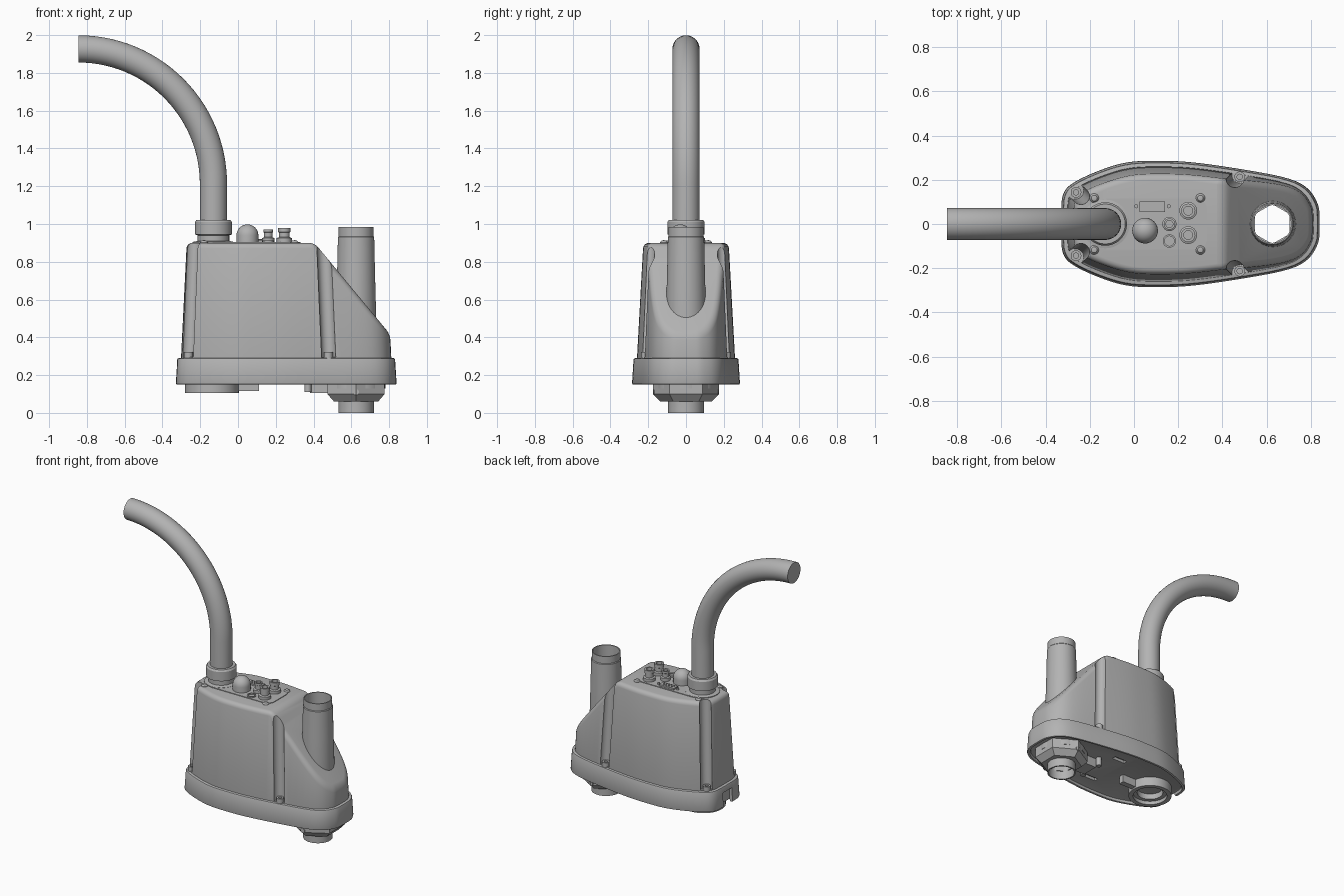
import bpy, bmesh, math
from mathutils import Vector, Matrix

cube = bpy.data.objects.get("Cube")
if cube:
    bpy.data.objects.remove(cube, do_unlink=True)

grey = bpy.data.materials.new("plain grey")
grey.use_nodes = True
grey.diffuse_color = (0.45, 0.45, 0.45, 1)
grey.node_tree.nodes["Principled BSDF"].inputs["Base Color"].default_value = grey.diffuse_color
parts = []


def finish(name, bm, keep=True):
    bmesh.ops.recalc_face_normals(bm, faces=bm.faces)
    mesh = bpy.data.meshes.new(name)
    bm.to_mesh(mesh)
    bm.free()
    mesh.materials.append(grey)
    obj = bpy.data.objects.new(name, mesh)
    bpy.context.collection.objects.link(obj)
    if keep:
        parts.append(obj)
    else:
        obj.hide_render = True
    return obj


def lathe(name, profile, x, y, sides=48, turn=0, closed=False, keep=True):
    """Revolve (radius, height) points about a vertical axis at x, y."""
    bm = bmesh.new()
    vs = [bm.verts.new((r, 0, z)) for r, z in profile]
    pairs = list(zip(vs, vs[1:])) + ([(vs[-1], vs[0])] if closed else [])
    edges = [bm.edges.new(p) for p in pairs]
    bmesh.ops.spin(bm, geom=vs + edges, cent=(0, 0, 0), axis=(0, 0, 1),
                   angle=math.tau, steps=sides)
    bmesh.ops.remove_doubles(bm, verts=bm.verts, dist=1e-4)
    bmesh.ops.transform(bm, verts=bm.verts,
                        matrix=Matrix.Translation((x, y, 0)) @ Matrix.Rotation(turn, 4, 'Z'))
    return finish(name, bm, keep)


def disc(name, r, z0, z1, x, y, sides=32, keep=True):
    return lathe(name, [(0, z0), (r, z0), (r, z1), (0, z1)], x, y, sides, keep=keep)


def ring(name, r_in, r_out, z0, z1, x, y, sides=32):
    return lathe(name, [(r_in, z0), (r_out, z0), (r_out, z1), (r_in, z1)], x, y, sides, closed=True)


def box(name, x, y, z, keep=True):
    bm = bmesh.new()
    bmesh.ops.create_cube(bm, size=1)
    for v in bm.verts:
        v.co = [a + (b - a) * (c + 0.5) for (a, b), c in zip((x, y, z), v.co)]
    return finish(name, bm, keep)


def rod(name, a, b, r, keep=False):
    a, b = Vector(a), Vector(b)
    bm = bmesh.new()
    bmesh.ops.create_cone(bm, cap_ends=True, segments=32, radius1=r, radius2=r, depth=(b - a).length)
    bmesh.ops.transform(bm, verts=bm.verts, matrix=Matrix.Translation((a + b) / 2)
                        @ (b - a).to_track_quat('Z', 'Y').to_matrix().to_4x4())
    return finish(name, bm, keep)


def bevel(obj, width, segments):
    m = obj.modifiers.new("bevel", 'BEVEL')
    m.width, m.segments, m.limit_method, m.angle_limit = width, segments, 'ANGLE', math.radians(35)


def bake(obj, cutters=()):
    """Cut with the helpers, then turn the result into plain mesh."""
    for c in cutters:
        m = obj.modifiers.new("cut", 'BOOLEAN')
        m.operation, m.object, m.solver = 'DIFFERENCE', c, 'EXACT'
    bpy.context.view_layer.update()
    dg = bpy.context.evaluated_depsgraph_get()
    mesh = bpy.data.meshes.new_from_object(obj.evaluated_get(dg))
    obj.modifiers.clear()
    obj.data = mesh


# Teardrop plan outline, rounded by corner cutting
half = [(.84, .04), (.835, .09), (.79, .165), (.70, .21), (.48, .25), (.25, .283), (.1, .287),
        (-.03, .283), (-.15, .247), (-.28, .188), (-.325, .14), (-.33, .06)]
outline = half + [(x, -y) for x, y in reversed(half)]
for _ in range(2):
    outline = [(a[0] + (b[0] - a[0]) * t, a[1] + (b[1] - a[1]) * t)
               for a, b in zip(outline, outline[1:] + outline[:1]) for t in (.25, .75)]


def loft(bm, levels):
    """Stack scaled outlines given as (z, x scale, y scale), capped at both ends."""
    loops = [[bm.verts.new((.255 + (x - .255) * sx, y * sy, z)) for x, y in outline]
             for z, sx, sy in levels]
    n = len(outline)
    for lo, hi in zip(loops, loops[1:]):
        for i in range(n):
            bm.faces.new((lo[i], lo[(i + 1) % n], hi[(i + 1) % n], hi[i]))
    bm.faces.new(loops[0])
    bm.faces.new(loops[-1])


NX, HX = .625, -.13   # pipe and hose axes
bore = disc("pipe_bore_cutter", .09, -.1, 1.2, NX, 0, 48, keep=False)

# Tapered housing with a sloping nose
bm = bmesh.new()
loft(bm, [(.25, .955, .915), (.9, .9, .79)])
cut = bmesh.ops.bisect_plane(bm, geom=bm.verts[:] + bm.edges[:] + bm.faces[:],
                             plane_co=(.81, 0, .41), plane_no=(.49, 0, .405), clear_outer=True)
bmesh.ops.holes_fill(bm, edges=[e for e in bm.edges if e.is_boundary])
housing = finish("housing", bm)
bevel(housing, .03, 4)
grooves = []
for s in (1, -1):
    grooves.append(rod("groove_cutter", (.48, s * .222, .295), (.45, s * .198, 1), .038))
    grooves.append(rod("groove_cutter", (-.265, s * .15, .295), (-.235, s * .122, 1), .038))
bake(housing, grooves + [bore])

# Base flange with a recessed underside and a notch at the tail
bm = bmesh.new()
loft(bm, [(.17, .96, .93), (.15, .965, .935), (.15, 1, 1), (.29, .985, .97)])
flange = finish("base_flange", bm)
bevel(flange, .008, 2)
notch = box("notch_cutter", (-.4, -.305), (-.05, .05), (.1, .25), keep=False)
slots = [box("slot_cutter", (.2, .3), (s * .15 - .015, s * .15 + .015), (.1, .19), keep=False) for s in (1, -1)]
bake(flange, [notch, bore] + slots)

# Upright pipe running right through the housing
lathe("upright_pipe", [(.085, .0), (.094, .0), (.094, .1), (.112, .3), (.1, .75), (.096, .93),
                       (.092, .935), (.092, .985), (.085, .985)], NX, 0, 48, closed=True)

# Hexagonal nut and bracket under the nose
lathe("hex_nut", [(.09, .06), (.135, .06), (.175, .1), (.175, .18), (.09, .18)],
      NX, 0, 6, math.pi / 2, closed=True)
ring("nut_washer", .09, .155, .13, .18, NX, 0)
box("nut_bracket", (.38, .52), (-.06, .06), (.105, .18))
for s in (1, -1):
    disc("bracket_pin", .018, .11, .18, .37, s * .08, 16)
    rod("nut_pin", (NX, s * .14, .11), (NX, s * .172, .11), .016, True)

# Round socket and lever under the tail
ring("socket_ring", .112, .142, .105, .18, -.138, 0, 48)
ring("socket_lip", .085, .115, .13, .18, -.138, 0, 48)
box("socket_lever", (0, .11), (-.02, .02), (.115, .18))

# Curved hose, hollow at its free end
bm = bmesh.new()
for r in (.072, .059):
    start = bmesh.ops.create_circle(bm, segments=32, radius=r, matrix=Matrix.Translation((HX, 0, .95)))
    loop = list({e for v in start["verts"] for e in v.link_edges})
    up = bmesh.ops.extrude_edge_only(bm, edges=loop)["geom"]
    top = [g for g in up if isinstance(g, bmesh.types.BMVert)]
    bmesh.ops.translate(bm, verts=top, vec=(0, 0, .262))
    bmesh.ops.spin(bm, geom=top + [g for g in up if isinstance(g, bmesh.types.BMEdge)
                                   and all(v in top for v in g.verts)],
                   cent=(-.845, 0, 1.212), axis=(0, -1, 0), angle=math.pi / 2, steps=28)
for at_end in (True, False):
    bmesh.ops.bridge_loops(bm, edges=[e for e in bm.edges if e.is_boundary
                                      and (e.verts[0].co.x < -.8) == at_end])
finish("hose", bm)

# Hose collar
lathe("hose_collar", [(.07, .88), (.11, .88), (.11, .905), (.084, .91), (.084, .94), (.098, .945),
                      (.098, 1.01), (.09, 1.022), (.07, 1.022)], HX, 0, 48, closed=True)

# Raised control panel with corner studs
panel = box("top_panel", (-.17, .33), (-.115, .115), (.89, .904))
bm = bmesh.new()
bm.from_mesh(panel.data)
bmesh.ops.bevel(bm, geom=[e for e in bm.edges if abs(e.verts[0].co.z - e.verts[1].co.z) > .01],
                offset=.05, segments=6, profile=.5, affect='EDGES')
bm.to_mesh(panel.data)
bm.free()
for x in (-.18, .3):
    for s in (1, -1):
        lathe("stud", [(0, .89), (.021, .89), (.021, .902), (.013, .912), (0, .915)], x, s * .117, 20)

# Dome button
dome = [(.058 * math.cos(a), .94 + .058 * math.sin(a)) for a in [i * math.pi / 16 for i in range(8)]]
lathe("dome_button", [(0, .89), (.058, .89)] + dome + [(0, .998)], .05, -.03, 40)

# Round connectors
for x, y, r, h in ((.16, 0, .032, .972), (.245, .06, .04, .98), (.245, -.05, .04, .98)):
    lathe("connector", [(0, .89), (r, .89), (r, .925), (r * .72, .93), (r * .72, .955), (r * .8, .957),
                        (r * .8, h), (r * .5, h), (r * .5, h - .03), (0, h - .03)], x, y, 28)
ring("flat_port", .022, .03, .89, .912, .16, -.077)

# Multi-pin socket with its two fixing screws
box("pin_socket", (.025, .14), (.055, .102), (.89, .915))
for i in range(9):
    row = i % 2
    disc("socket_pin", .005, .91, .92, .042 + i * .01, .07 + row * .017, 8)
for x in (.01, .157):
    disc("socket_screw", .009, .89, .915, x, .08, 12)

# Flange screws standing in the grooves
for x, y in ((.478, .213), (-.262, .143)):
    for s in (1, -1):
        lathe("flange_screw", [(0, .28), (.024, .28), (.024, .322), (.012, .322), (.012, .305), (0, .305)],
              x, s * y, 20)

for helper in grooves + slots + [notch, bore]:
    bpy.data.objects.remove(helper, do_unlink=True)
bpy.ops.object.select_all(action='DESELECT')
for obj in parts:
    obj.select_set(True)
bpy.context.view_layer.objects.active = housing
bpy.ops.object.shade_smooth_by_angle(angle=math.radians(32))
